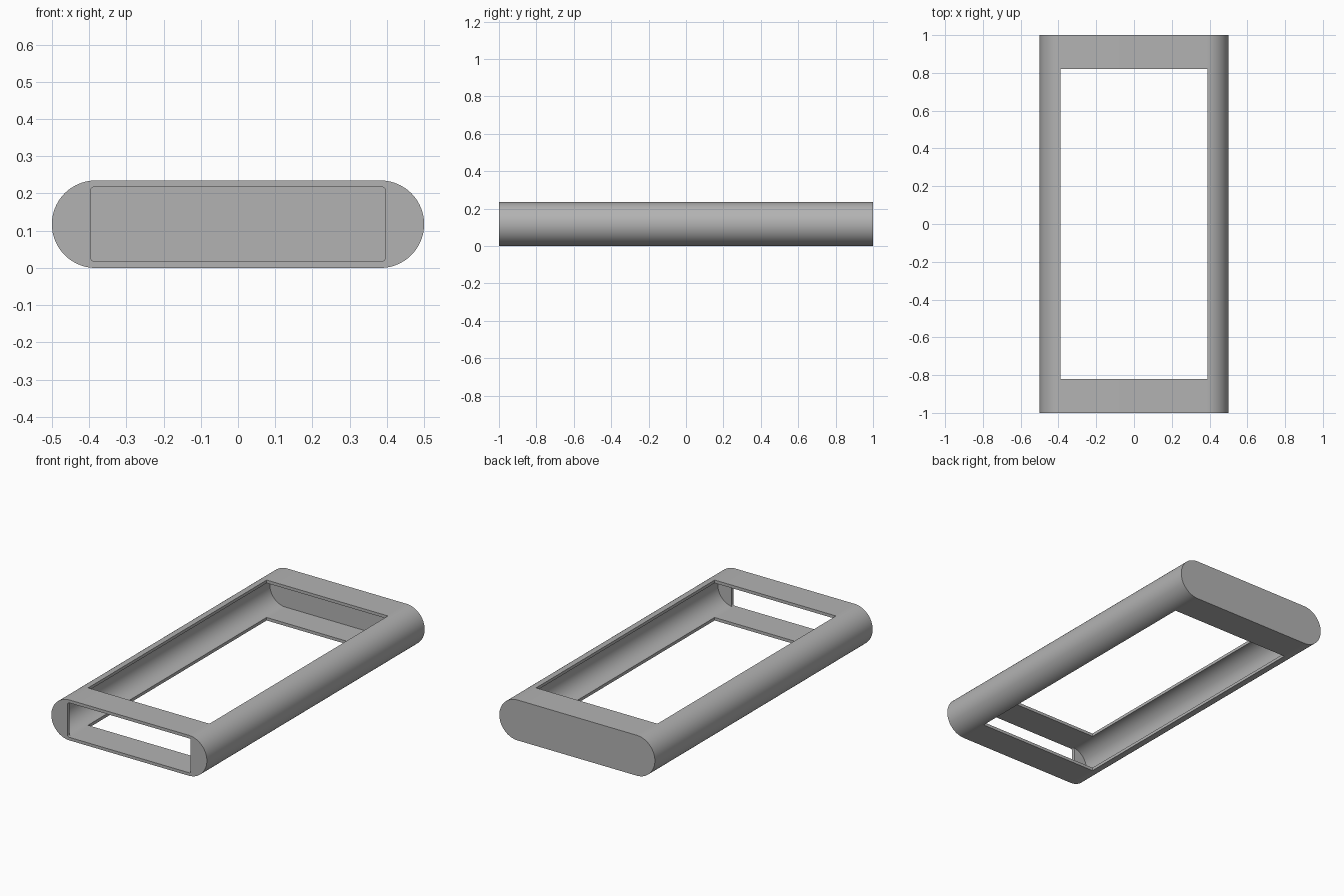
import bpy, bmesh, math

cube = bpy.data.objects.get("Cube")
if cube:
    bpy.data.objects.remove(cube, do_unlink=True)

HALF_W, HALF_L, HEIGHT, WALL = 0.5, 1.0, 0.235, 0.0175
MID = HEIGHT / 2

grey = bpy.data.materials.new("plain grey")
grey.use_nodes = True
color = (0.45, 0.45, 0.45, 1)
grey.diffuse_color = color
grey.node_tree.nodes["Principled BSDF"].inputs["Base Color"].default_value = color


def rounded_bar(name, half_w, half_h, radius, y0, y1, steps):
    """Rounded rectangle in the xz plane, extruded from y0 to y1."""
    bm = bmesh.new()
    verts = []
    for quarter, (sx, sz) in enumerate([(1, 1), (-1, 1), (-1, -1), (1, -1)]):
        for i in range(steps + 1):
            a = (quarter + i / steps) * math.pi / 2
            verts.append(bm.verts.new((sx * (half_w - radius) + radius * math.cos(a), y0,
                                       MID + sz * (half_h - radius) + radius * math.sin(a))))
    bmesh.ops.remove_doubles(bm, verts=verts, dist=0.0001)
    face = bm.faces.new([v for v in verts if v.is_valid])
    ext = bmesh.ops.extrude_face_region(bm, geom=[face])
    moved = [g for g in ext["geom"] if isinstance(g, bmesh.types.BMVert)]
    bmesh.ops.translate(bm, verts=moved, vec=(0, y1 - y0, 0))
    bmesh.ops.recalc_face_normals(bm, faces=bm.faces)
    mesh = bpy.data.meshes.new(name)
    bm.to_mesh(mesh)
    bm.free()
    mesh.materials.append(grey)
    obj = bpy.data.objects.new(name, mesh)
    bpy.context.collection.objects.link(obj)
    return obj


# Outer shell, inner hollow, front slot and the window through top and bottom
shell = rounded_bar("case_shell", HALF_W, MID, MID, -HALF_L, HALF_L, 24)
cutters = [
    rounded_bar("hollow_cutter", HALF_W - WALL, MID - WALL, MID - WALL,
                -HALF_L + WALL, HALF_L - WALL, 24),
    rounded_bar("slot_cutter", 0.396, 0.1, 0.01, -1.1, -0.95, 4),
    rounded_bar("window_cutter", 0.39, 0.3, 0.01, -0.82, 0.82, 1),
]

bpy.context.view_layer.objects.active = shell
shell.select_set(True)
for cutter in cutters:
    cutter.select_set(False)
    mod = shell.modifiers.new(cutter.name, 'BOOLEAN')
    mod.operation = 'DIFFERENCE'
    mod.solver = 'EXACT'
    mod.object = cutter
    bpy.ops.object.modifier_apply(modifier=mod.name)
    bpy.data.objects.remove(cutter, do_unlink=True)

# Smooth rounded sides with crisp openings
bpy.ops.object.shade_smooth_by_angle(angle=math.radians(30))
